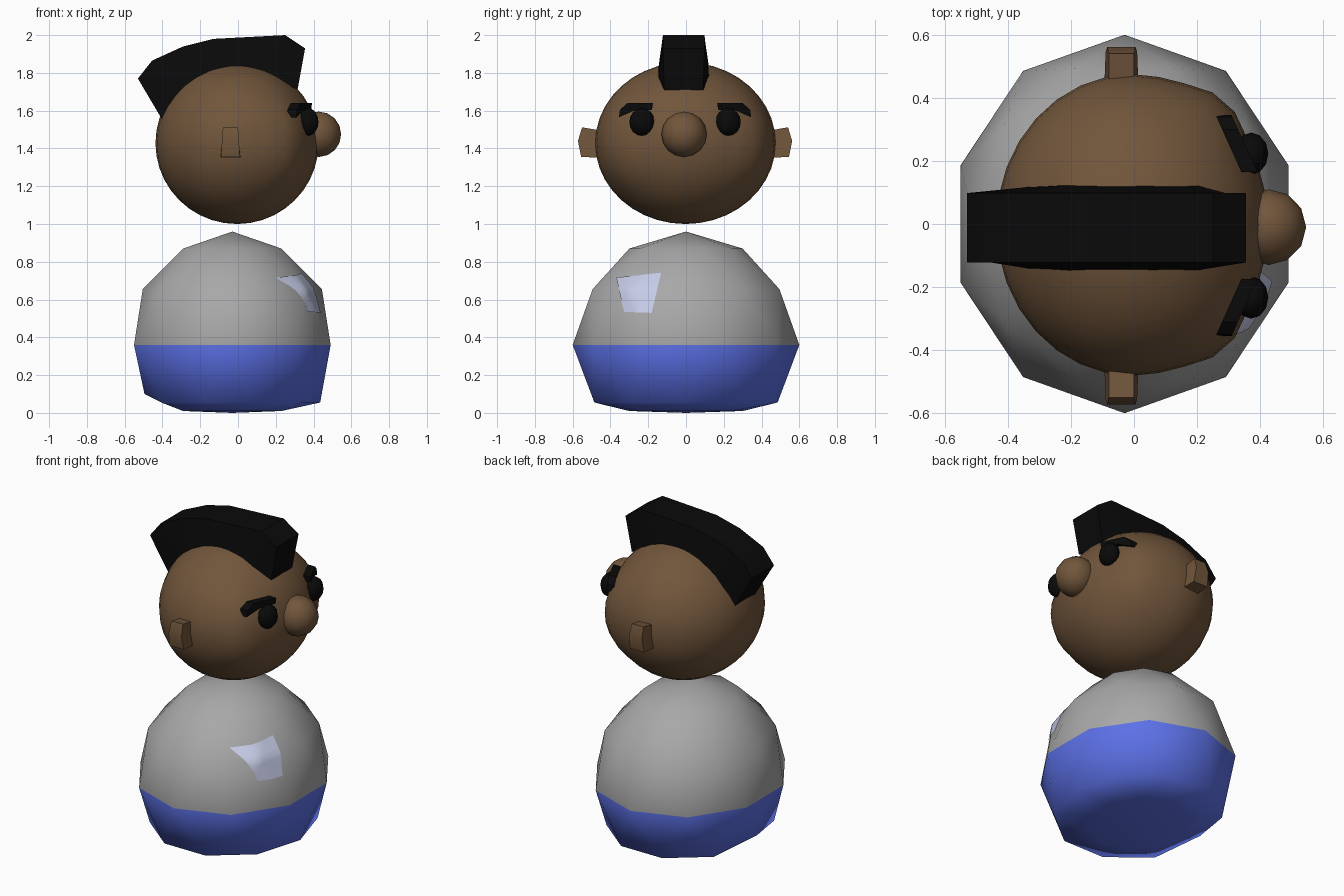
import bpy, bmesh, math
from mathutils import Vector
from mathutils.bvhtree import BVHTree

if "Cube" in bpy.data.objects:
    bpy.data.objects.remove(bpy.data.objects["Cube"])


def mat(name, r, g, b):
    m = bpy.data.materials.new(name)
    m.diffuse_color = (r, g, b, 1)
    m.use_nodes = True
    m.node_tree.nodes["Principled BSDF"].inputs["Base Color"].default_value = m.diffuse_color
    return m


SKIN = mat("brown skin", 0.165, 0.092, 0.044)
BLACK = mat("black", 0.003, 0.003, 0.003)
GREY = mat("grey shirt", 0.39, 0.39, 0.39)
BLUE = mat("blue trousers", 0.107, 0.165, 0.80)
PALE = mat("pale patch", 0.60, 0.64, 0.85)


def finish(name, bm, *mats, angle=180):
    bmesh.ops.recalc_face_normals(bm, faces=bm.faces)
    me = bpy.data.meshes.new(name)
    bm.to_mesh(me)
    bm.free()
    for m in mats:
        me.materials.append(m)
    ob = bpy.data.objects.new(name, me)
    bpy.context.collection.objects.link(ob)
    bpy.ops.object.select_all(action='DESELECT')
    ob.select_set(True)
    bpy.context.view_layer.objects.active = ob
    if angle >= 180:
        bpy.ops.object.shade_smooth()
    elif angle > 0:
        bpy.ops.object.shade_smooth_by_angle(angle=math.radians(angle))
    return ob


def ball(name, centre, radii, segs, rings, m):
    bm = bmesh.new()
    bmesh.ops.create_uvsphere(bm, u_segments=segs, v_segments=rings, radius=1)
    for v in bm.verts:
        v.co = Vector(c + r * p for c, r, p in zip(centre, radii, v.co))
    return finish(name, bm, m)


def loft(name, sections, m, angle=30):
    """Skin a row of closed sections and cap both ends."""
    bm = bmesh.new()
    rows = [[bm.verts.new(p) for p in s] for s in sections]
    n = len(rows[0])
    for a, b in zip(rows, rows[1:]):
        for i in range(n):
            j = (i + 1) % n
            bm.faces.new((a[i], a[j], b[j], b[i]))
    bm.faces.new(rows[0])
    bm.faces.new(rows[-1])
    return finish(name, bm, m, angle=angle)


# Body: ten-sided rings, alternately turned half a step (radius, z, turn)
bm = bmesh.new()
rings = []
for r, z, turn in ((0.30, 0.01, 0), (0.51, 0.055, 1), (0.60, 0.36, 0),
                   (0.52, 0.655, 1), (0.30, 0.87, 0)):
    ring = []
    for i in range(10):
        t = math.radians(90 + 36 * i + 18 * turn)
        lift = 0.045 if z == 0.055 and math.cos(t) < -0.9 else 0
        ring.append(bm.verts.new((-0.03 + 0.912 * r * math.cos(t), r * math.sin(t), z + lift)))
    rings.append((ring, turn))
for (p, tp), (q, tq) in zip(rings, rings[1:]):
    for i in range(10):
        j = (i + 1) % 10
        if tp == 0:
            bm.faces.new((p[i], p[j], q[i]))
            bm.faces.new((p[j], q[j], q[i]))
        else:
            bm.faces.new((p[i], p[j], q[j]))
            bm.faces.new((p[i], q[j], q[i]))
for (ring, _), z in ((rings[0], 0.0), (rings[-1], 0.96)):
    tip = bm.verts.new((-0.03, 0, z))
    for i in range(10):
        bm.faces.new((ring[i], ring[(i + 1) % 10], tip))
for f in bm.faces:
    f.material_index = 1 if f.calc_center_median().z < 0.36 else 0
tree = BVHTree.FromBMesh(bm)
finish("body", bm, GREY, BLUE)

# Chest patch: thin sheet laid on the body
bm = bmesh.new()
N = 8
tl, tr, bl, br = (Vector(c) for c in ((-0.365, 0.715), (-0.13, 0.74), (-0.325, 0.535), (-0.18, 0.53)))
grid = []
for a in range(N + 1):
    row = []
    for b in range(N + 1):
        y, z = bl.lerp(br, a / N).lerp(tl.lerp(tr, a / N), b / N)
        hit, nor, _, _ = tree.ray_cast(Vector((2, y, z)), Vector((-1, 0, 0)))
        out = Vector((hit.x + 0.03, y, z - 0.56)).normalized()
        row.append(bm.verts.new(hit + out * 0.005))
    grid.append(row)
for a in range(N):
    for b in range(N):
        bm.faces.new((grid[a][b], grid[a + 1][b], grid[a + 1][b + 1], grid[a][b + 1]))
finish("chest_patch", bm, PALE)

# Head: ellipsoid with fuller cheeks beside the face
bm = bmesh.new()
bmesh.ops.create_uvsphere(bm, u_segments=32, v_segments=20, radius=1)
for v in bm.verts:
    az = math.degrees(math.atan2(abs(v.co.y), v.co.x))
    bump = 1 + 0.07 * math.exp(-((az - 50) / 14) ** 2 - (v.co.z / 0.55) ** 4)
    v.co = Vector((-0.005 + 0.432 * v.co.x * bump, -0.003 + 0.478 * v.co.y * bump,
                   1.428 + 0.428 * v.co.z))
finish("head", bm, SKIN)

# Nose
ball("nose", (0.428, -0.01, 1.475), (0.118, 0.12, 0.12), 12, 8, SKIN)

for side, s in (("right", -1), ("left", 1)):
    mid = -0.005
    # Eyes
    ball(side + "_eye", (0.372, mid + s * 0.228, 1.54), (0.054, 0.067, 0.073), 12, 8, BLACK)

    # Eyebrows: bent outline laid along the forehead
    outline = ((0.35, 1.565), (0.345, 1.605), (0.305, 1.64), (0.17, 1.64), (0.175, 1.605), (0.27, 1.60))
    loft(side + "_eyebrow",
         [[(0.31 + (0.35 - y) * 0.45 + d, mid + s * y, z) for y, z in outline] for d in (-0.05, 0)],
         BLACK, 0)

    # Ears: tapered block, narrower at the top
    ear = ((0.42, 1.35, 0.055), (0.55, 1.355, 0.05), (0.567, 1.44, 0.045),
           (0.545, 1.512, 0.04), (0.42, 1.49, 0.04))
    loft(side + "_ear",
         [[(-0.04 + k * w, mid + s * y, z) for y, z, w in ear] for k in (-1, 1)], SKIN, 40)

# Hair crest: stations of outer x, z, inner x, z, inner half width
crest = ((-0.53, 1.77, -0.40, 1.55, 0.10), (-0.455, 1.865, -0.33, 1.67, 0.13),
         (-0.29, 1.94, -0.20, 1.77, 0.137), (-0.13, 1.98, -0.08, 1.81, 0.135),
         (0.06, 1.99, 0.04, 1.82, 0.135), (0.25, 2.0, 0.20, 1.77, 0.135),
         (0.355, 1.93, 0.315, 1.71, 0.103))
loft("hair_crest",
     [[(ox, -0.012 - 0.11, oz), (ox, -0.012 + 0.11, oz), (ix, -0.012 + w, iz), (ix, -0.012 - w, iz)]
      for ox, oz, ix, iz, w in crest], BLACK, 30)
